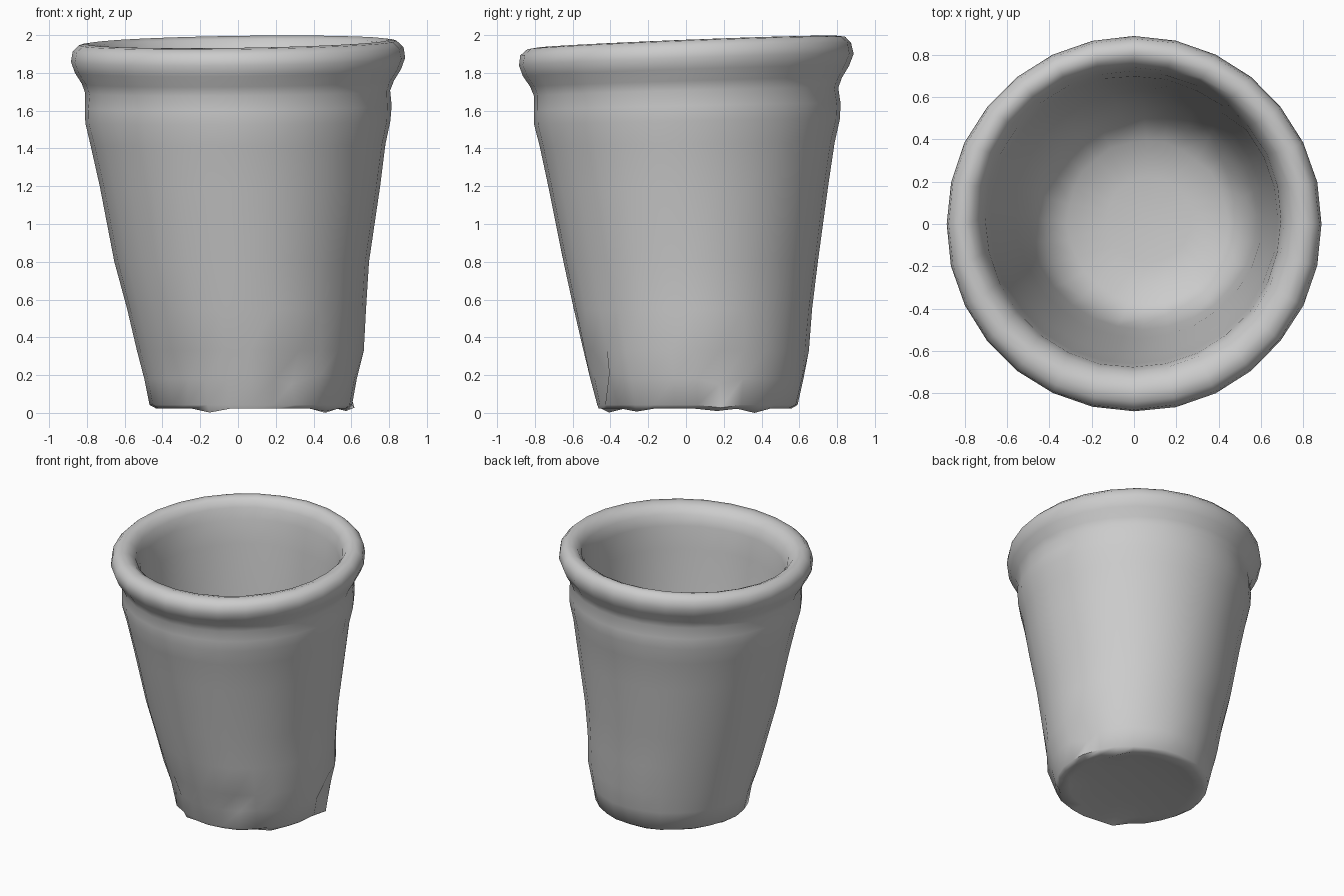
import bpy, bmesh, math, random

random.seed(4)
SEGMENTS = 28

# Rings from the underside, up the outside, over the lip and down the inside:
# (height, radius, centre x, centre y, irregularity)
rings = [
    (0.050, 0.26, 0.07, 0.05, 0.004),
    (0.035, 0.43, 0.07, 0.05, 0.008),
    (0.025, 0.505, 0.07, 0.05, 0.008),
    (0.045, 0.535, 0.07, 0.06, 0.006),
    (0.18, 0.562, 0.07, 0.06, 0.006),
    (0.33, 0.597, 0.065, 0.05, 0.005),
    (0.55, 0.630, 0.045, 0.035, 0.003),
    (0.80, 0.673, 0.02, 0.025, 0.003),
    (1.20, 0.741, 0.01, 0.01, 0.002),
    (1.42, 0.780, 0.0, 0.005, 0.002),
    (1.54, 0.808, 0.0, 0.005, 0.002),
    (1.62, 0.812, 0.0, 0.005, 0.002),
    (1.70, 0.807, 0.0, 0.0, 0.002),
    (1.75, 0.825, 0.0, 0.0, 0.002),
    (1.81, 0.862, 0.0, 0.0, 0.002),
    (1.87, 0.886, 0.0, 0.0, 0.002),
    (1.925, 0.876, 0.0, 0.0, 0.002),
    (1.958, 0.842, 0.0, 0.0, 0.002),
    (1.964, 0.800, 0.0, 0.005, 0.002),
    (1.948, 0.757, -0.005, 0.01, 0.003),
    (1.90, 0.722, -0.008, 0.022, 0.005),
    (1.82, 0.700, -0.005, 0.022, 0.004),
    (1.65, 0.680, 0.0, 0.02, 0.004),
    (1.30, 0.645, 0.01, 0.025, 0.004),
    (0.80, 0.585, 0.025, 0.045, 0.004),
    (0.45, 0.540, 0.04, 0.04, 0.006),
    (0.27, 0.475, 0.05, 0.02, 0.010),
    (0.19, 0.380, 0.06, 0.01, 0.010),
    (0.16, 0.200, 0.07, 0.02, 0.004),
]

bm = bmesh.new()
loops = []
for z, r, cx, cy, rough in rings:
    loop = []
    for i in range(SEGMENTS):
        a = 2 * math.pi * i / SEGMENTS
        rr = r + random.uniform(-rough, rough)
        x, y = cx + rr * math.cos(a), cy + rr * math.sin(a)
        # hand-thrown rim leans up towards the back right
        tilt = max(0.0, (z - 1.2) / 0.75)
        loop.append(bm.verts.new((x, y, z + tilt * (0.039 * y + 0.014 * x))))
    loops.append(loop)

for low, high in zip(loops, loops[1:]):
    for i in range(SEGMENTS):
        j = (i + 1) % SEGMENTS
        bm.faces.new((low[i], low[j], high[j], high[i]))


def cap(loop, z, flip):
    centre = bm.verts.new((0.07, 0.04, z))
    for i in range(SEGMENTS):
        a, b = loop[i], loop[(i + 1) % SEGMENTS]
        bm.faces.new((b, a, centre) if flip else (a, b, centre))


cap(loops[0], 0.055, True)
cap(loops[-1], 0.155, False)


# Chips and lumps around the foot: (ring, angle in degrees, push out, drop)
for ring, deg, push, drop in [
    (4, 295, -0.07, 0.03), (4, 309, 0.03, -0.03), (3, 296, 0.01, 0.0),
    (4, 12, -0.05, 0.03), (3, 12, 0.02, 0.015), (2, 12, 0.015, 0.012),
    (2, 245, 0.0, 0.02), (2, 320, 0.0, 0.015), (2, 40, 0.0, 0.022),
    (4, 225, -0.02, 0.0), (2, 150, -0.015, -0.01),
]:
    v = loops[ring][round(deg / 360 * SEGMENTS) % SEGMENTS]
    a = math.radians(deg)
    v.co.x += push * math.cos(a)
    v.co.y += push * math.sin(a)
    v.co.z -= drop

# Rest the foot exactly on the ground
lowest = min(v.co.z for v in bm.verts)
for v in bm.verts:
    if v.co.z < 0.1:
        v.co.z -= lowest
bmesh.ops.recalc_face_normals(bm, faces=bm.faces)

mesh = bpy.data.meshes.new("clay_cup")
bm.to_mesh(mesh)
bm.free()
cup = bpy.data.objects.new("clay_cup", mesh)
bpy.context.collection.objects.link(cup)
bpy.context.view_layer.objects.active = cup
cup.select_set(True)
bpy.ops.object.shade_smooth_by_angle(angle=math.radians(60))
